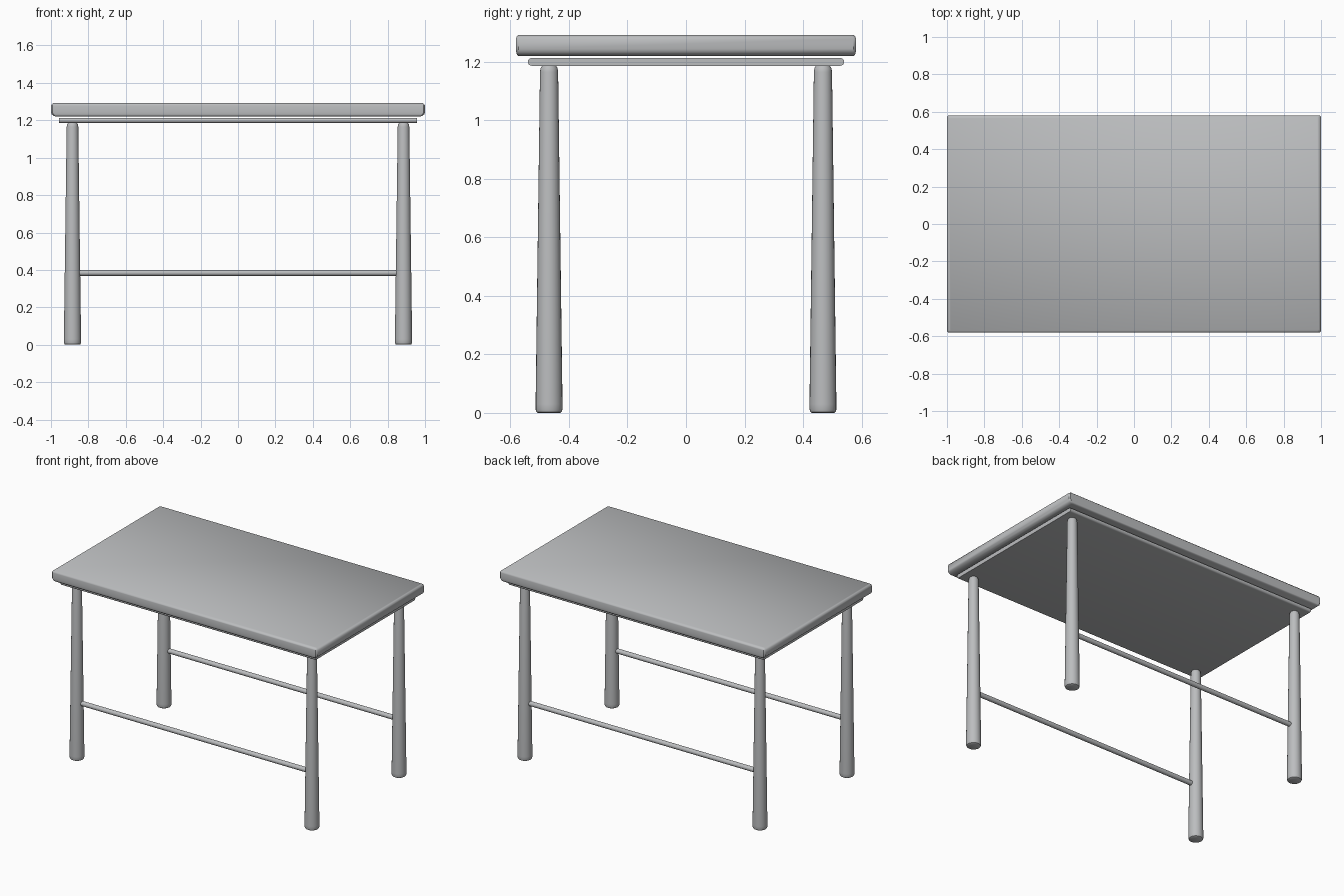
import bpy, bmesh, math

if "Cube" in bpy.data.objects:
    bpy.data.objects.remove(bpy.data.objects["Cube"])

grey = bpy.data.materials.new("plain grey")
grey.diffuse_color = (0.5, 0.51, 0.52, 1)
grey.use_nodes = True
grey.node_tree.nodes["Principled BSDF"].inputs["Base Color"].default_value = grey.diffuse_color


def finish(name, bm):
    bmesh.ops.recalc_face_normals(bm, faces=bm.faces)
    mesh = bpy.data.meshes.new(name)
    bm.to_mesh(mesh)
    bm.free()
    mesh.materials.append(grey)
    ob = bpy.data.objects.new(name, mesh)
    bpy.context.collection.objects.link(ob)
    bpy.ops.object.select_all(action='DESELECT')
    ob.select_set(True)
    bpy.context.view_layer.objects.active = ob
    bpy.ops.object.shade_smooth_by_angle(angle=math.radians(40))
    return ob


def loft(name, rings):
    """Skin a stack of closed rings and cap both ends."""
    bm = bmesh.new()
    loops = [[bm.verts.new(p) for p in ring] for ring in rings]
    n = len(loops[0])
    for a, b in zip(loops, loops[1:]):
        for i in range(n):
            j = (i + 1) % n
            bm.faces.new((a[i], a[j], b[j], b[i]))
    bm.faces.new(loops[0][::-1])
    bm.faces.new(loops[-1])
    return finish(name, bm)


def plate_ring(hx, hy, z, c=0.008):
    """Rectangle with slightly clipped corners."""
    return [(hx - c, -hy, z), (hx, c - hy, z), (hx, hy - c, z), (hx - c, hy, z),
            (c - hx, hy, z), (-hx, hy - c, z), (-hx, c - hy, z), (c - hx, -hy, z)]


def circle(x, y, z, r, n=24):
    return [(x + r * math.cos(2 * math.pi * i / n),
             y + r * math.sin(2 * math.pi * i / n), z) for i in range(n)]


# Table top: softly rounded edge, fuller underneath at the short ends
top_profile = [(0.970, 0.572, 1.219), (0.985, 0.577, 1.223), (0.996, 0.580, 1.232),
               (1.0, 0.581, 1.244), (1.0, 0.581, 1.278), (0.996, 0.579, 1.285),
               (0.988, 0.572, 1.292)]
loft("table_top", [plate_ring(*p) for p in top_profile])

# Thin panel under the top, rounded along its long edges
R, ZC, HY = 0.0135, 1.1995, 0.527
panel = []
for side in (1, -1):
    for k in range(9):
        a = math.pi * (k / 8 - 0.5)
        panel.append((side * (HY + R * math.cos(a)), ZC + side * R * math.sin(a)))
loft("under_panel", [[(x, y, z) for y, z in panel] for x in (-0.957, 0.957)])

# Tapered legs with rounded feet and tops
LX, LY = 0.885, 0.468
leg_profile = [(0.038, 0), (0.043, 0.003), (0.046, 0.012), (0.046, 0.03),
               (0.031, 1.165), (0.029, 1.178), (0.023, 1.187)]
for sx, xn in ((-1, "left"), (1, "right")):
    for sy, yn in ((-1, "front"), (1, "back")):
        loft(f"{yn}_{xn}_leg", [circle(sx * LX, sy * LY, z, r) for r, z in leg_profile])

# Long stretcher rods between the legs
for sy, yn in ((-1, "front"), (1, "back")):
    rod = [[(x, sy * LY + py, 0.384 + pz) for py, pz, _ in circle(0, 0, 0, 0.016, 16)]
           for x in (-0.86, 0.86)]
    loft(f"{yn}_stretcher", rod)
